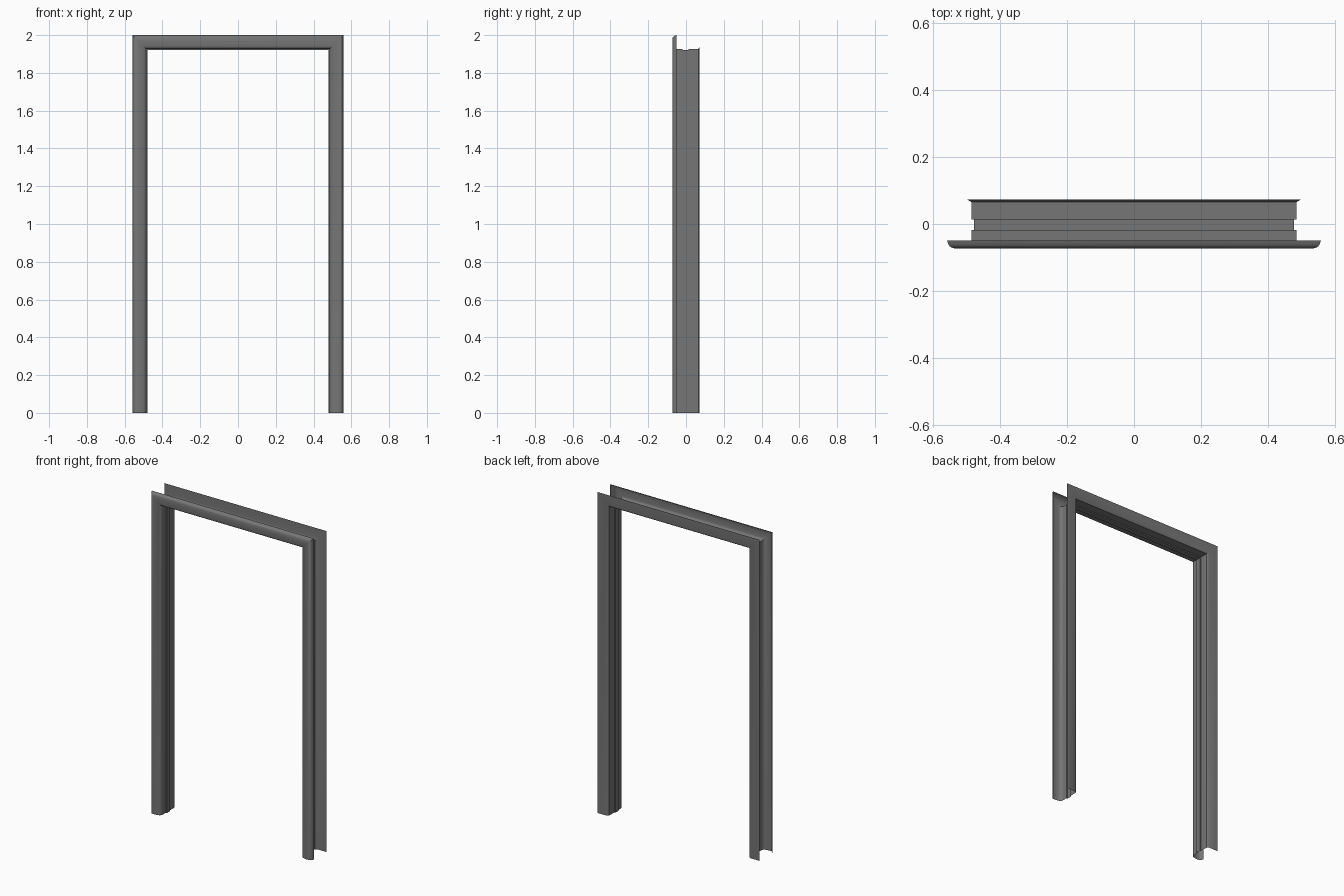
import bpy, bmesh, math

cube = bpy.data.objects.get("Cube")
if cube:
    bpy.data.objects.remove(cube, do_unlink=True)

metal = bpy.data.materials.new("dark grey metal")
metal.use_nodes = True
grey = (0.18, 0.18, 0.18, 1.0)
metal.diffuse_color = grey
metal.node_tree.nodes["Principled BSDF"].inputs["Base Color"].default_value = grey

OUTER = 0.558   # half width of the frame
HEIGHT = 2.0


def sweep_frame(name, profile):
    """Sweep a thin (x, y) profile up one side, across the head and down, with mitred corners."""
    bm = bmesh.new()
    rows = []
    for x, y in profile:
        z = HEIGHT - (OUTER - x)
        rows.append([bm.verts.new(p) for p in
                     ((-x, y, 0), (-x, y, z), (x, y, z), (x, y, 0))])
    for a, b in zip(rows, rows[1:]):
        for i in range(3):
            bm.faces.new((a[i], a[i + 1], b[i + 1], b[i]))
    mesh = bpy.data.meshes.new(name)
    bm.to_mesh(mesh)
    bm.free()
    mesh.materials.append(metal)
    obj = bpy.data.objects.new(name, mesh)
    bpy.context.collection.objects.link(obj)
    bpy.ops.object.select_all(action='DESELECT')
    obj.select_set(True)
    bpy.context.view_layer.objects.active = obj
    bpy.ops.object.shade_smooth_by_angle(angle=math.radians(35))
    return obj


# Rounded casing on the front, open behind
sweep_frame("front_casing", [
    (OUTER, -0.05), (0.555, -0.059), (0.551, -0.066), (0.545, -0.07),
    (0.537, -0.0725), (0.525, -0.0725), (0.51, -0.071), (0.498, -0.068),
    (0.491, -0.064), (0.487, -0.058), (0.485, -0.05)])

# Lining of the opening with a shallow raised stop
sweep_frame("jamb_lining", [
    (0.485, -0.05), (0.485, -0.018), (0.478, -0.018),
    (0.478, 0.013), (0.485, 0.013), (0.485, 0.065)])

# Flat casing on the back with a bevelled inner lip
sweep_frame("back_casing", [(0.485, 0.065), (0.497, 0.0725), (OUTER, 0.0725)])
